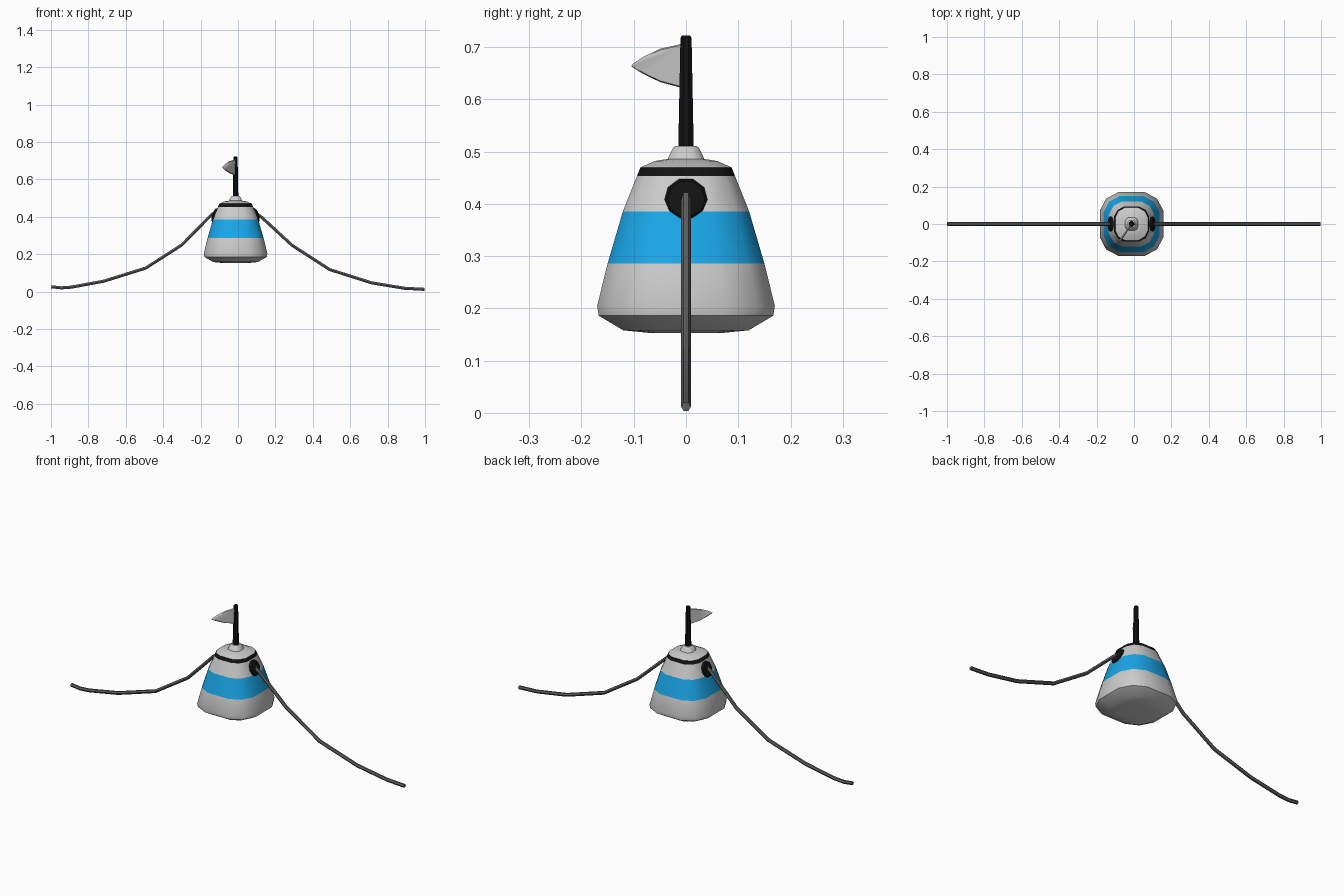
import bpy, bmesh, math
from mathutils import Vector, Matrix

if "Cube" in bpy.data.objects:
    bpy.data.objects.remove(bpy.data.objects["Cube"])

CX = -0.013  # body axis


def material(name, rgb):
    m = bpy.data.materials.new(name)
    m.diffuse_color = (*rgb, 1)
    m.use_nodes = True
    m.node_tree.nodes["Principled BSDF"].inputs["Base Color"].default_value = m.diffuse_color
    return m


BLUE = material("blue", (0.01, 0.38, 0.8))
BLACK = material("black", (0.006, 0.006, 0.006))
DARK = material("dark_grey", (0.12, 0.12, 0.12))


def finish(name, bm, mat=None, angle=35):
    bmesh.ops.recalc_face_normals(bm, faces=bm.faces)
    me = bpy.data.meshes.new(name)
    bm.to_mesh(me)
    bm.free()
    ob = bpy.data.objects.new(name, me)
    bpy.context.collection.objects.link(ob)
    if mat:
        me.materials.append(mat)
    bpy.ops.object.select_all(action='DESELECT')
    ob.select_set(True)
    bpy.context.view_layer.objects.active = ob
    bpy.ops.object.shade_smooth_by_angle(angle=math.radians(angle))
    return ob


def ngon(n):
    return [(math.cos(2 * math.pi * (i + .5) / n), math.sin(2 * math.pi * (i + .5) / n))
            for i in range(n)]


# rounded-square section: one quarter turned four times
SQUARE = []
for k in range(4):
    for x, y in ((1, -.42), (1, .42), (.8, .8)):
        c, s = ((1, 0), (0, 1), (-1, 0), (0, -1))[k]
        SQUARE.append((x * c - y * s, x * s + y * c))
SQUARE = [p for i, p in enumerate(SQUARE)]


def loft(name, section, profile, mat=None, bottom=True, top=True, matrix=None):
    """Stack scaled copies of a section; profile is (radius, height)."""
    bm = bmesh.new()
    rings = [[bm.verts.new((x * r, y * r, z)) for x, y in section] for r, z in profile]
    n = len(section)
    for a, b in zip(rings, rings[1:]):
        for i in range(n):
            j = (i + 1) % n
            bm.faces.new((a[i], a[j], b[j], b[i]))
    if bottom:
        bm.faces.new(rings[0][::-1])
    if top:
        bm.faces.new(rings[-1])
    bm.transform(matrix or Matrix.Translation((CX, 0, 0)))
    return finish(name, bm, mat)


# body in coloured layers
loft("body_base", SQUARE, [(.07, .153), (.12, .158), (.167, .186), (.17, .205), (.15, .286)], top=False)
loft("body_band", SQUARE, [(.15, .286), (.121, .385)], BLUE, False, False)
loft("body_shoulder", SQUARE, [(.121, .385), (.094, .453)], None, False, False)
loft("collar", SQUARE, [(.094, .453), (.087, .470)], BLACK, False, False)
loft("body_crown", SQUARE, [(.087, .470), (.06, .482), (.035, .486)], None, False)
loft("mast_socket", SQUARE, [(.036, .484), (.025, .507), (.02, .511)])
loft("mast", ngon(8), [(.016, .508), (.0115, .718), (.008, .722)], BLACK)

# pennant: tapered outline with thin rounded sides
bm = bmesh.new()
out = [(0, .62), (.06, .633), (.10, .649), (.124, .661), (.127, .664),
       (.122, .669), (.10, .681), (.06, .697), (0, .708)]
d = Vector((-.072, -.105, 0)).normalized()
side = Vector((-d.y, d.x, 0))


def flag_ring(scale, off):
    return [bm.verts.new(Vector((CX, 0, 0)) + d * u * scale + side * off
                         + Vector((0, 0, .664 + (z - .664) * scale))) for u, z in out]


rings = [flag_ring(.93, -.005), flag_ring(1, 0), flag_ring(.93, .005)]
for a, b in zip(rings, rings[1:]):
    for i in range(len(out)):
        j = (i + 1) % len(out)
        bm.faces.new((a[i], a[j], b[j], b[i]))
bm.faces.new(rings[0])
bm.faces.new(rings[-1])
finish("pennant", bm, None, 50)

# side hubs and the sagging cables they hold
paths = {
    "right": (1, [(.095, .42), (.126, .398), (.29, .247), (.49, .118), (.714, .047), (.89, .018), (.998, .012)]),
    "left": (-1, [(-.12, .425), (-.145, .408), (-.30, .25), (-.493, .126), (-.717, .056), (-.89, .024), (-.945, .02), (-.998, .026)]),
}
for label, (sgn, pts) in paths.items():
    mtx = (Matrix.Translation((CX + sgn * .098, 0, .404)) @
           Matrix.Rotation(sgn * math.radians(74), 4, 'Y'))
    loft(label + "_hub", ngon(10), [(.046, -.02), (.046, .008), (.036, .021), (.015, .027)],
         BLACK, matrix=mtx)
    cu = bpy.data.curves.new(label + "_cable", 'CURVE')
    cu.dimensions = '3D'
    cu.bevel_depth = .0095
    cu.bevel_resolution = 1
    cu.use_fill_caps = True
    sp = cu.splines.new('POLY')
    sp.points.add(len(pts) - 1)
    for p, (x, z) in zip(sp.points, pts):
        p.co = (x, 0, z, 1)
    ob = bpy.data.objects.new(label + "_cable", cu)
    bpy.context.collection.objects.link(ob)
    cu.materials.append(DARK)
    bpy.ops.object.select_all(action='DESELECT')
    ob.select_set(True)
    bpy.context.view_layer.objects.active = ob
    bpy.ops.object.convert(target='MESH')
    bpy.ops.object.shade_smooth_by_angle(angle=math.radians(35))
